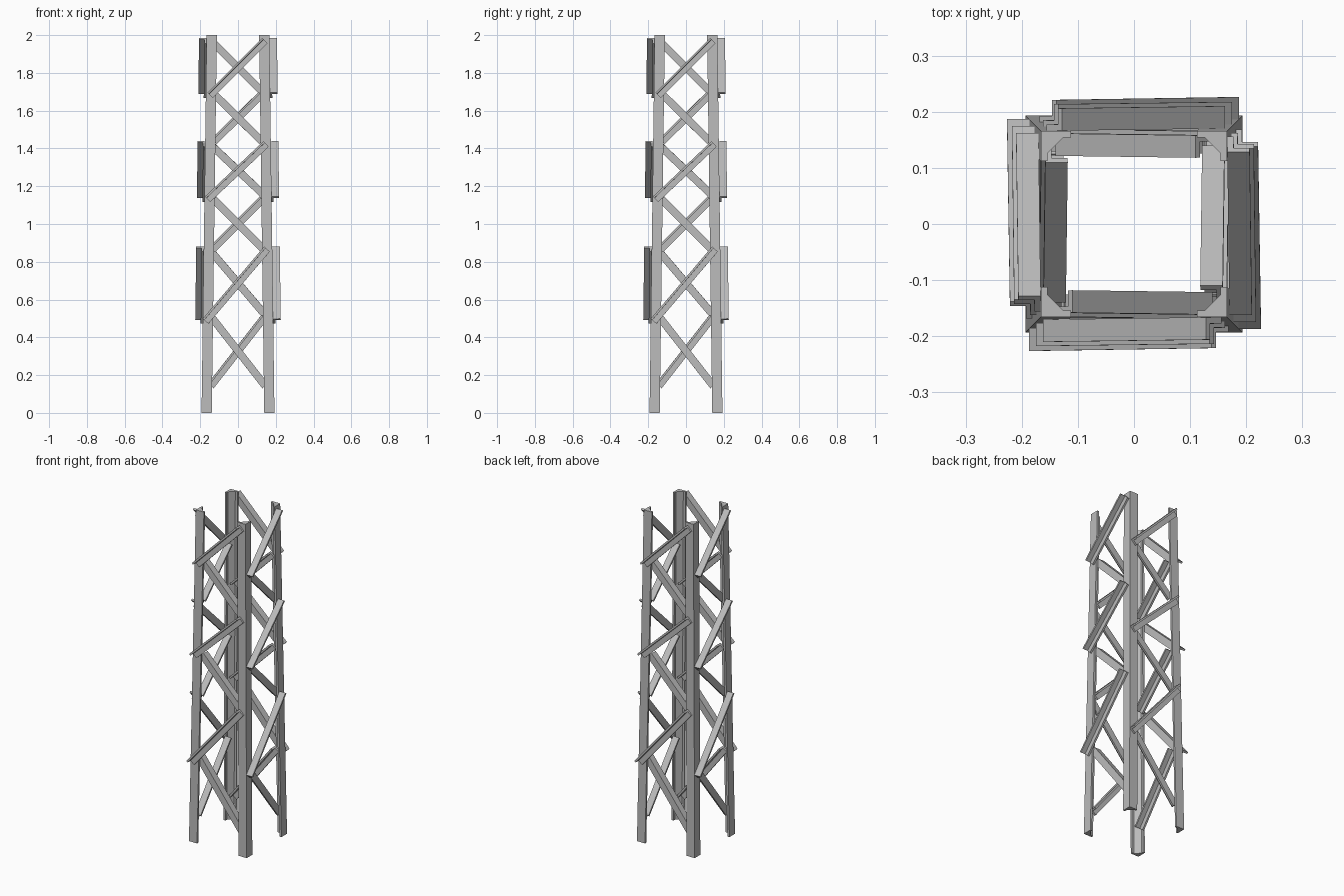
import bpy
import bmesh
from math import pi
from mathutils import Vector, Matrix

cube = bpy.data.objects.get("Cube")
if cube:
    bpy.data.objects.remove(cube, do_unlink=True)

HEIGHT = 2.0
BASE, TOP = 0.193, 0.166      # leg corner offset at the foot and at the top
LEG_W, LEG_T = 0.054, 0.012   # angle-iron leg: flange width, thickness
BAR_W, BAR_T = 0.04, 0.011    # angle-iron brace: flange width, thickness

steel = bpy.data.materials.new("grey_steel")
steel.use_nodes = True
colour = (0.5, 0.5, 0.5, 1)
steel.diffuse_color = colour
steel.node_tree.nodes["Principled BSDF"].inputs["Base Color"].default_value = colour


def prism(name, start, end, turn):
    """Solid between two matching outlines, turned about the tower axis."""
    bm = bmesh.new()
    a = [bm.verts.new(p) for p in start]
    b = [bm.verts.new(p) for p in end]
    bm.faces.new(a)
    bm.faces.new(b)
    for i in range(len(a)):
        j = (i + 1) % len(a)
        bm.faces.new((a[i], a[j], b[j], b[i]))
    bmesh.ops.recalc_face_normals(bm, faces=bm.faces)
    bm.transform(Matrix.Rotation(turn, 4, "Z"))
    mesh = bpy.data.meshes.new(name)
    bm.to_mesh(mesh)
    bm.free()
    mesh.materials.append(steel)
    obj = bpy.data.objects.new(name, mesh)
    bpy.context.collection.objects.link(obj)


def offset(z):
    return BASE + (TOP - BASE) * z / HEIGHT


def leg(name, turn):
    # angle section with a bevelled inner root
    w, t, c = LEG_W, LEG_T, 0.04
    section = [(0, 0), (w, 0), (w, t), (c, t), (t, c), (t, w), (0, w)]
    rings = [[(x - offset(z), y - offset(z), z) for x, y in section]
             for z in (0, HEIGHT)]
    prism(name, rings[0], rings[1], turn)


def brace(name, start, end, outside, turn):
    # start and end are (x, z) of the upper edge on the sloping front face
    depth = 0 if outside else LEG_T
    p, q = (Vector((x, -offset(z) + depth, z)) for x, z in (start, end))
    along = (q - p).normalized()
    out = Vector((0, -HEIGHT, BASE - TOP)).normalized()
    down = along.cross(out).normalized()
    if down.z > 0:
        down.negate()
    if not outside:
        out = -out
    w, t = BAR_W, BAR_T
    section = [(0, 0), (w, 0), (w, t), (t, t), (t, w), (0, w)]
    rings = [[e + down * d + out * o for d, o in section] for e in (p, q)]
    prism(name, rings[0], rings[1], turn)


# Upper edges of the zigzag: rising right outside, rising left inside
outer = [((-0.187, 0.498), (0.138, 0.88)),
         ((-0.175, 1.145), (0.135, 1.438)),
         ((-0.162, 1.695), (0.128, 1.985))]
inner = [((0.16, 0.155), (-0.125, 0.52)),
         ((0.15, 0.88), (-0.115, 1.145)),
         ((0.14, 1.452), (-0.11, 1.70))]

sides = ["front", "right_hand", "back", "left_hand"]
for k, side in enumerate(sides):
    turn = k * pi / 2
    leg(f"{side}_corner_leg", turn)
    for n, (s, e) in enumerate(outer, 1):
        brace(f"{side}_outer_brace_{n}", s, e, True, turn)
    for n, (s, e) in enumerate(inner, 1):
        brace(f"{side}_inner_brace_{n}", s, e, False, turn)
